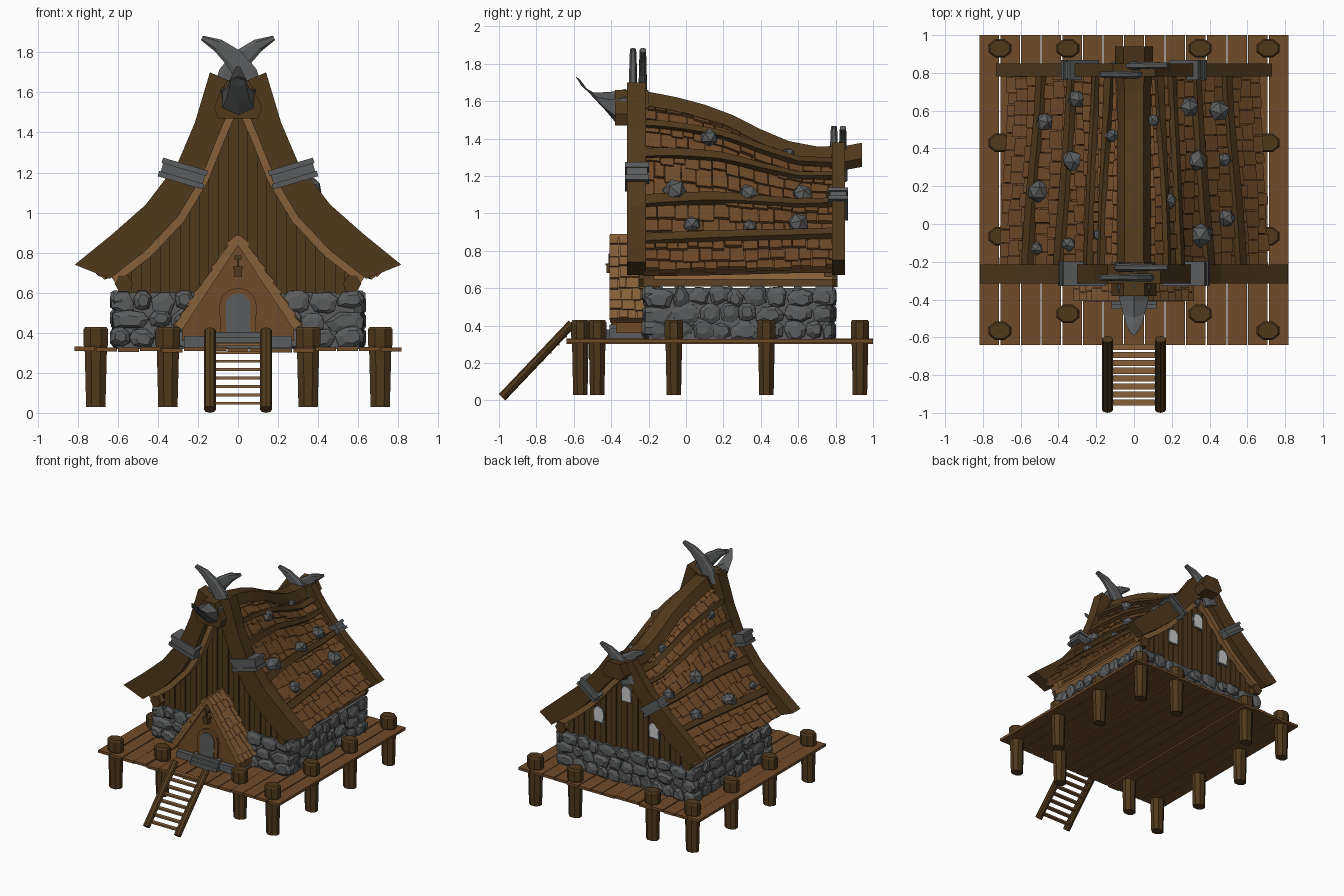
import bpy, bmesh, math, random
from mathutils import Vector, Matrix

if "Cube" in bpy.data.objects:
    bpy.data.objects.remove(bpy.data.objects["Cube"])
random.seed(4)
R = random.uniform

def material(name, c):
    m = bpy.data.materials.new(name)
    m.diffuse_color = (*c, 1)
    m.use_nodes = True
    m.node_tree.nodes["Principled BSDF"].inputs["Base Color"].default_value = m.diffuse_color
    return m
DARK = material("dark_wood", (0.080, 0.040, 0.012))
MID = material("brown_wood", (0.16, 0.07, 0.022))
TRIM = material("light_wood", (0.24, 0.115, 0.04))
STONE = material("stone", (0.105, 0.108, 0.11))
PALE = material("window_pale", (0.6, 0.6, 0.6))

def loft(bm, rings):
    """Closed solid through a list of equal-length rings."""
    vs = [[bm.verts.new(p) for p in r] for r in rings]
    n = len(vs[0])
    for a, b in zip(vs, vs[1:]):
        for i in range(n):
            bm.faces.new((a[i], a[(i + 1) % n], b[(i + 1) % n], b[i]))
    bm.faces.new(vs[0][::-1])
    bm.faces.new(vs[-1])

def box(bm, x0, x1, y0, y1, z0, z1):
    loft(bm, [[(x0, y0, z), (x1, y0, z), (x1, y1, z), (x0, y1, z)] for z in (z0, z1)])

def slab(bm, pts, y0, y1):
    """Extrude an x-z outline along y."""
    loft(bm, [[(x, y, z) for x, z in pts] for y in (y0, y1)])

def part(name, mat, build):
    bm = bmesh.new()
    build(bm)
    bmesh.ops.recalc_face_normals(bm, faces=bm.faces)
    me = bpy.data.meshes.new(name)
    bm.to_mesh(me)
    bm.free()
    me.materials.append(mat)
    bpy.context.collection.objects.link(bpy.data.objects.new(name, me))

def along(pts, t):
    """Point at t (0..1) along evenly parameterised points."""
    f = min(max(t, 0), 1) * (len(pts) - 1)
    i = min(int(f), len(pts) - 2)
    return Vector(pts[i]).lerp(Vector(pts[i + 1]), f - i)

def height(pts, x):
    for (a, za), (b, zb) in zip(pts, pts[1:]):
        if x <= b:
            return za + (zb - za) * (x - a) / (b - a)
    return pts[-1][1]

# Roof surface: front profile blends into the lower back profile
FRONT = [(.05, 1.60), (.13, 1.51), (.19, 1.38), (.27, 1.20), (.42, .99), (.57, .82), (.70, .68)]
BACK = [(.04, 1.28), (.12, 1.25), (.20, 1.16), (.29, 1.06), (.40, .95), (.53, .82), (.66, .70)]
SAG = [(-.4, -.03), (-.2, 0), (0, .13), (.2, .33), (.4, .67), (.6, .95), (.8, 1), (1, .95)]

def roof(u, y):
    p = along(FRONT, u).lerp(along(BACK, u), height(SAG, y))
    return Vector((p.x, y, p.y))

def porch(u, y):
    return Vector((.31 * u, y, .90 - .47 * u))

def lifted(F, s, u, y, d):
    e = .02
    n = (F(u, y + e) - F(u, y - e)).cross(F(u + e, y) - F(u - e, y)).normalized()
    if n.z < 0:
        n = -n
    p = F(u, y) + n * d
    return Vector((p.x * s, p.y, p.z))

def shingles(F, rows, y0, y1, w, thick):
    def go(bm):
        for s in (1, -1):
            for r in range(rows):
                y = y0
                while y < y1 - .01:
                    ye = min(y + w * R(.7, 1.3), y1)
                    ua = max(r / rows, .04)
                    ub = min((r + 1.2 + R(-.1, .2)) / rows, .985 + R(0, .015))
                    g, t = .002, thick * R(.8, 1.3)
                    loft(bm, [[lifted(F, s, u, yy, d) for u, yy, d in (
                        (ua, y + g, lo), (ua, ye - g, lo), (ub, ye - g, hi), (ub, y + g, hi))]
                        for lo, hi in ((-.02, -.005), (.004, t))])
                    y = ye
    return go

def roof_panel(F, y0, y1, n):
    def go(bm):
        for s in (1, -1):
            us = [i / 12 * .97 + .02 for i in range(13)]
            loft(bm, [[lifted(F, s, u, y, 0) for u in us] + [lifted(F, s, u, y, -.035) for u in us[::-1]]
                      for y in [y0 + (y1 - y0) * k / n for k in range(n + 1)]])
    return go
part("roof_deck", MID, roof_panel(roof, -.23, .80, 10))
part("roof_shingles", MID, shingles(roof, 12, -.23, .80, .075, .022))

def battens(bm):
    for s in (1, -1):
        for u0, u1 in ((.22, .16), (.40, .29), (.62, .53), (.81, .76)):
            rings = []
            for k in range(11):
                y = -.24 + 1.04 * k / 10
                u = u0 + (u1 - u0) * k / 10
                rings.append([lifted(roof, s, u + du, y, d) for du, d in
                              ((-.024, 0), (-.02, .045), (.02, .045), (.024, 0))])
            loft(bm, rings)
part("roof_battens", DARK, battens)

# Rocks weighing down the roof
def roof_rocks(bm):
    for x, y, r in ((.29, .62, .055), (.44, .60, .064), (.33, .33, .058), (.48, .34, .04), (.11, .54, .035),
                    (.17, .12, .05), (.49, .03, .05), (.35, -.06, .066), (-.3, .66, .05), (-.47, .54, .052),
                    (-.12, .46, .038), (-.32, .33, .062), (-.5, .17, .062), (-.17, -.06, .04),
                    (-.34, -.11, .042), (-.51, -.13, .036)):
        u = min((k / 100 for k in range(101)), key=lambda k: abs(roof(k, y).x + .015 - abs(x)))
        c = lifted(roof, math.copysign(1, x), u, y, .025)
        m = Matrix.Translation(c) @ Matrix.Rotation(R(0, 6), 4, 'Z') @ Matrix.Rotation(R(0, 6), 4, 'X')
        for v in bmesh.ops.create_icosphere(bm, subdivisions=1, radius=r, matrix=m)['verts']:
            v.co = c + (v.co - c) * R(.92, 1.08)
part("roof_rocks", STONE, roof_rocks)

# Ridge beam
def ridge(bm):
    rings = []
    for y in (-.3, -.2, -.05, .1, .25, .4, .55, .7, .85, .94):
        z = 1.595 - .30 * height(SAG, y) + (.01 if y > .9 else 0)
        k = 1.12 if y > .8 else 1
        rings.append([(x * k, y, z + h * k) for x, h in
                      ((-.09, -.02), (-.05, .055), (.05, .055), (.09, -.02), (.06, -.06), (-.06, -.06))])
    loft(bm, rings)
    slab(bm, [(-.12, 1.53), (-.10, 1.47), (.10, 1.47), (.12, 1.53), (.055, 1.66), (-.055, 1.66)], -.38, -.2)
part("ridge_beam", DARK, ridge)

# Barge boards: outer and inner curves of each gable
GABLES = {
    "front": ([(0, 1.64), (.14, 1.70), (.215, 1.45), (.30, 1.25), (.46, 1.04), (.63, .89), (.815, .74)],
              [(0, 1.58), (.04, 1.52), (.10, 1.38), (.18, 1.18), (.30, .98), (.46, .81), (.64, .67)], -.315, -.215),
    "back": ([(0, 1.34), (.11, 1.38), (.20, 1.25), (.30, 1.13), (.42, 1.02), (.57, .89), (.73, .75)],
             [(0, 1.24), (.05, 1.21), (.13, 1.13), (.22, 1.02), (.33, .90), (.46, .79), (.62, .67)], .78, .85)}
for side, (outer, inner, y0, y1) in GABLES.items():
    def boards(bm):
        for s in (1, -1):
            loft(bm, [[(s * a, y0, b), (s * a, y1, b), (s * c, y1, d), (s * c, y0, d)]
                      for (a, b), (c, d) in zip(outer, inner)])
    part(side + "_barge_boards", DARK, boards)
    ya, yb = (-.25, -.17) if side == "front" else (.74, .80)

    def trim(bm):
        for s in (1, -1):
            loft(bm, [[(s * x, ya, z + .02), (s * x, yb, z + .02), (s * max(x - .03, 0), yb, z - .025),
                       (s * max(x - .03, 0), ya, z - .025)] for x, z in inner])
    part(side + "_gable_trim", TRIM, trim)

    def planks(bm):
        n = 24
        for i in range(n):
            a, b = -.58 + 1.16 * i / n, -.58 + 1.16 * (i + 1) / n
            d = .012 * (i % 2)
            p, q = (-.20 + d, -.14) if side == "front" else (.71, .765 - d)
            top = [height(inner, abs(x)) for x in (a, b)]
            slab(bm, [(a, .59), (b, .59), (b, top[1]), (a, top[0])], p, q)
    part(side + "_gable_planks", DARK, planks)

# Iron straps on the barge boards
def straps(bm):
    for cx, cz, ax, az, L, W, y0, y1 in ((.275, 1.195, .96, .28, .105, .046, -.315, -.21),
                                         (.285, 1.05, .8, .6, .085, .036, .775, .855)):
        for s in (1, -1):
            for o, w, g in ((0, W, .004), (-W * .75, W * .3, .012), (W * .75, W * .3, .012)):
                pts = [(s * (cx + ax * i * (L + g) - az * (o + j * w)), cz + az * i * (L + g) + ax * (o + j * w))
                       for i, j in ((-1, -1), (1, -1), (1, 1), (-1, 1))]
                slab(bm, pts, y0 - g, y1 + g)
part("barge_straps", STONE, straps)

# Crossed horns on both gables and the tusk on the ridge end
def horns(bm):
    path = [(.07, 1.60, .06), (.04, 1.69, .058), (-.02, 1.77, .050), (-.10, 1.835, .033), (-.18, 1.872, .012)]
    for y0, dy, dz in ((-.257, .026, 0), (.815, .024, -.415)):
        for s in (1, -1):
            rings = []
            for i, (x, z, r) in enumerate(path):
                a, b = path[max(i - 1, 0)], path[min(i + 1, 4)]
                t = Vector((b[0] - a[0], b[1] - a[1])).normalized()
                d = .024 - .002 * i
                rings.append([(s * (x - t.y * r * c), y0 - s * dy + d * q, z + dz + t.x * r * c)
                              for c, q in ((1, .5), (.6, 1), (-.6, 1), (-1, .5), (-1, -.5), (-.6, -1), (.6, -1), (1, -.5))])
            loft(bm, rings)
part("gable_horns", STONE, horns)

def tusk(bm):
    rings = []
    for y, z, r, tilt in ((-.32, 1.57, .095, 0), (-.39, 1.565, .085, .2), (-.46, 1.595, .062, .6),
                          (-.53, 1.655, .042, .8), (-.58, 1.725, .012, 1)):
        rings.append([(r * 1.05 * math.cos(a), y - r * math.sin(a) * math.sin(tilt), z + r * math.sin(a) * math.cos(tilt))
                      for a in [math.pi / 6 + i * math.pi / 3 for i in range(6)]])
    loft(bm, rings)
part("ridge_tusk", STONE, tusk)

# Stone base with facing stones on four walls
part("stone_base", STONE, lambda bm: box(bm, -.605, .605, -.20, .77, .32, .60))

def facing(bm):
    def wall(a0, a1, put):
        for r in range(3):
            a = a0
            while a < a1 - .03:
                w = R(.08, .16)
                if a + w > a1 - .05:
                    w = a1 - a
                zc, ac, h, d = .372 + .092 * r + R(-.012, .012), a + w / 2, R(.045, .06), R(.022, .04)
                ox, oz = R(-.012, .012), R(-.01, .01)
                ring = []
                for i in range(7):
                    t = i * math.tau / 7 + R(0, .6)
                    k = R(1.0, 1.22)
                    ring.append((max(-1, min(1, k * math.cos(t))) * w / 2 * 1.04, max(-1, min(1, k * math.sin(t))) * h))
                loft(bm, [[put(ac + x * f + ox * m, min(max(zc + z * f + oz * m, .325), .612), q) for x, z in ring]
                          for f, q, m in ((1, -.02, 0), (.97, d * .5, 0), (.55, d, 1))])
                a += w
    for s in (1, -1):
        wall(-.225, .785, lambda a, z, d: (s * (.6 + d), a, z))
        wall(.22, .63, lambda a, z, d: (s * a, -.20 - d, z))
    wall(-.63, .63, lambda a, z, d: (a, .765 + d, z))
part("facing_stones", STONE, facing)

# Eave logs on top of the walls
def hexlog(bm, r, ya, yb):
    for s in (1, -1):
        slab(bm, [(s * .57 + r * math.cos(i * math.pi / 3), .645 + r * math.sin(i * math.pi / 3)) for i in range(6)], ya, yb)
part("eave_logs", TRIM, lambda bm: hexlog(bm, .042, -.24, .80))
part("eave_log_ends", DARK, lambda bm: hexlog(bm, .046, -.255, -.225) or hexlog(bm, .046, .78, .81))

# Porch: gable front, shingled roof, arched door, lamp, steps
def arch(w, z0, z1):
    return [(-w, z0), (w, z0)] + [(w * 1.1 * math.cos(i * math.pi / 6), z1 - w * 1.1 + w * 1.1 * math.sin(i * math.pi / 6))
                                  for i in range(7)]
part("porch_walls", MID, lambda bm: slab(bm, [(-.28, .36), (.28, .36), (.28, .43), (0, .86), (-.28, .43)], -.375, -.19))
part("porch_roof_deck", TRIM, roof_panel(porch, -.405, -.19, 1))
part("porch_shingles", TRIM, shingles(porch, 8, -.41, -.19, .055, .015))
part("door_frame", MID, lambda bm: slab(bm, arch(.085, .38, .625), -.395, -.36))
part("door", STONE, lambda bm: slab(bm, arch(.058, .38, .598), -.40, -.36))

def lamp(bm):
    box(bm, -.018, .018, -.41, -.37, .765, .785)
    box(bm, -.006, .006, -.415, -.40, .72, .785)
    box(bm, -.026, .026, -.43, -.38, .72, .732)
    box(bm, -.02, .02, -.425, -.385, .68, .72)
part("porch_lamp", DARK, lamp)

def steps(bm):
    box(bm, -.27, .27, -.41, -.2, .325, .385)
    for i in range(3):
        box(bm, -.12, .12, -.45 + .02 * i, -.37, .325, .355 + .025 * i)
part("porch_steps", STONE, steps)

# Back windows
WINDOWS = ((0, 1.0), (-.25, .77), (.25, .77))
part("window_frames", STONE, lambda bm: [slab(bm, [(x + a, z + b) for a, b in arch(.045, -.01, .125)], .74, .77) for x, z in WINDOWS])
part("window_panes", PALE, lambda bm: [slab(bm, [(x + a, z + b) for a, b in arch(.037, 0, .115)], .74, .773) for x, z in WINDOWS])

# Platform planks and posts
def deck(bm):
    n = 15
    for i in range(n):
        x, d = -.82 + 1.64 * i / n, R(-.005, .004)
        box(bm, x + .003, x + 1.64 / n - .003, -.64, 1.0, .306 + d, .327 + d)
part("platform_planks", MID, deck)

def posts(bm):
    for s in (1, -1):
        for x, y in ((.71, .93), (.35, .93), (.71, .43), (.71, -.065), (.71, -.565), (.35, -.475)):
            loft(bm, [[(s * x + r * math.cos(i * math.pi / 4 + .39), y + r * .8 * math.sin(i * math.pi / 4 + .39), z)
                       for i in range(8)] for z, r in ((.03, .052), (.32, .060), (.34, .066), (.418, .066), (.43, .056))])
part("platform_posts", DARK, posts)

# Ladder
def rails(bm):
    d = Vector((0, .39, .39)).normalized()
    n = Vector((0, -d.z, d.y))
    for s in (1, -1):
        loft(bm, [[Vector((s * .14, 0, 0)) + p + Vector((.03 * math.cos(t), 0, 0)) + n * .024 * math.sin(t)
                   for t in [i * math.pi / 4 for i in range(8)]]
                  for p in (Vector((0, -.983, .017)), Vector((0, -.61, .41)))])
part("ladder_rails", DARK, rails)

def rungs(bm):
    for i in range(8):
        y = -.945 + i * .042
        box(bm, -.125, .125, y - .016, y + .016, y + 1.0 - .014, y + 1.0)
part("ladder_rungs", TRIM, rungs)
